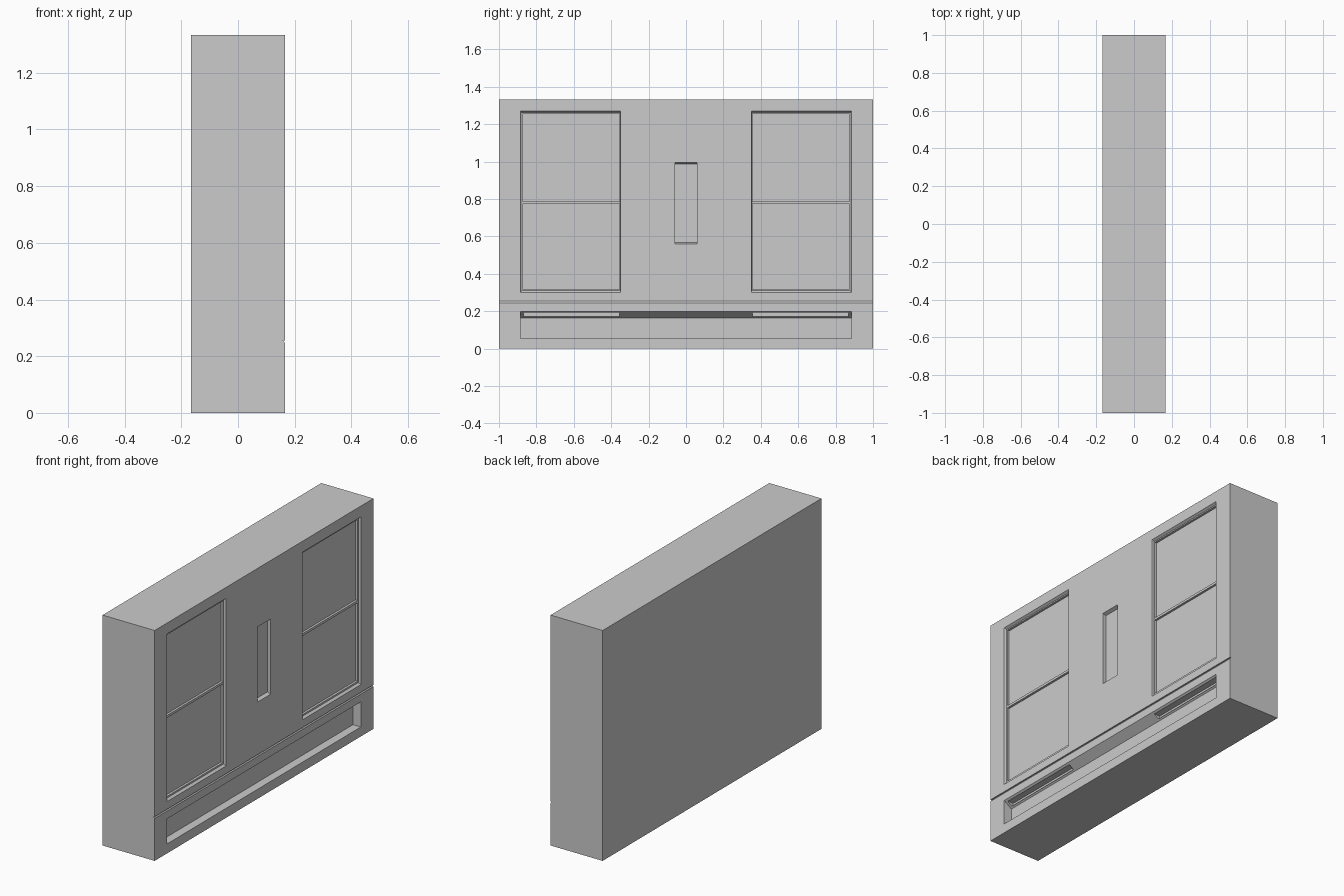
import bpy, bmesh

if "Cube" in bpy.data.objects:
    bpy.data.objects.remove(bpy.data.objects["Cube"])

X, H = 1 / 6, 4 / 3   # front plane of the detailed side, total height


def loft(name, rings):
    """Closed solid through equally sized rings of points."""
    bm = bmesh.new()
    vs = [[bm.verts.new(p) for p in r] for r in rings]
    n = len(vs[0])
    for a, b in zip(vs, vs[1:]):
        for i in range(n):
            j = (i + 1) % n
            bm.faces.new((a[i], a[j], b[j], b[i]))
    bm.faces.new(vs[0])
    bm.faces.new(vs[-1])
    bmesh.ops.recalc_face_normals(bm, faces=bm.faces)
    me = bpy.data.meshes.new(name)
    bm.to_mesh(me)
    bm.free()
    ob = bpy.data.objects.new(name, me)
    bpy.context.collection.objects.link(ob)
    return ob


def rect(x, y0, y1, z0, z1):
    return [(x, y0, z0), (x, y1, z0), (x, y1, z1), (x, y0, z1)]


def cut(target, cutter):
    m = target.modifiers.new(cutter.name, 'BOOLEAN')
    m.operation, m.solver, m.object = 'DIFFERENCE', 'EXACT', cutter
    bpy.context.view_layer.objects.active = target
    bpy.ops.object.modifier_apply(modifier=m.name)
    bpy.data.objects.remove(cutter, do_unlink=True)


def recess(name, outer, inner, depth):
    """Cut a tapered pocket, outer rectangle at the face, inner at the back."""
    cut(body, loft(name, [rect(X + 0.05, *outer), rect(X, *outer),
                          rect(X - depth, *inner)]))


# Main block
body = loft("panel_body", [rect(-X, -1, 1, 0, H), rect(X, -1, 1, 0, H)])

# Long lower recess with sloping ceiling
recess("lower_recess", (-0.885, 0.885, 0.055, 0.20),
       (-0.885, 0.885, 0.055, 0.165), 0.05)

# Tall central recess with bevelled ends
recess("centre_recess", (-0.06, 0.06, 0.56, 0.995),
       (-0.06, 0.06, 0.568, 0.987), 0.02)

# Mirrored windows and the slots in the sloping ceiling below them
for s in (-1, 1):
    def span(a, b):
        return tuple(sorted((s * a, s * b)))
    recess("window_frame", span(0.35, 0.885) + (0.30, 1.27),
           span(0.352, 0.881) + (0.31, 1.262), 0.013)
    for z0, z1 in ((0.32, 0.774), (0.788, 1.255)):
        r = span(0.356, 0.874) + (z0, z1)
        recess("window_pane", r, r, 0.026)
    r = span(0.355, 0.868) + (0.172, 0.192)
    recess("ceiling_slot", r, r, 0.05 - 0.001)

# Seam between upper wall and lower band
groove = [(X + 0.01, 0.255), (X - 0.008, 0.255), (X, 0.245), (X + 0.01, 0.245)]
cut(body, loft("seam", [[(x, y, z) for x, z in groove] for y in (-1.1, 1.1)]))
